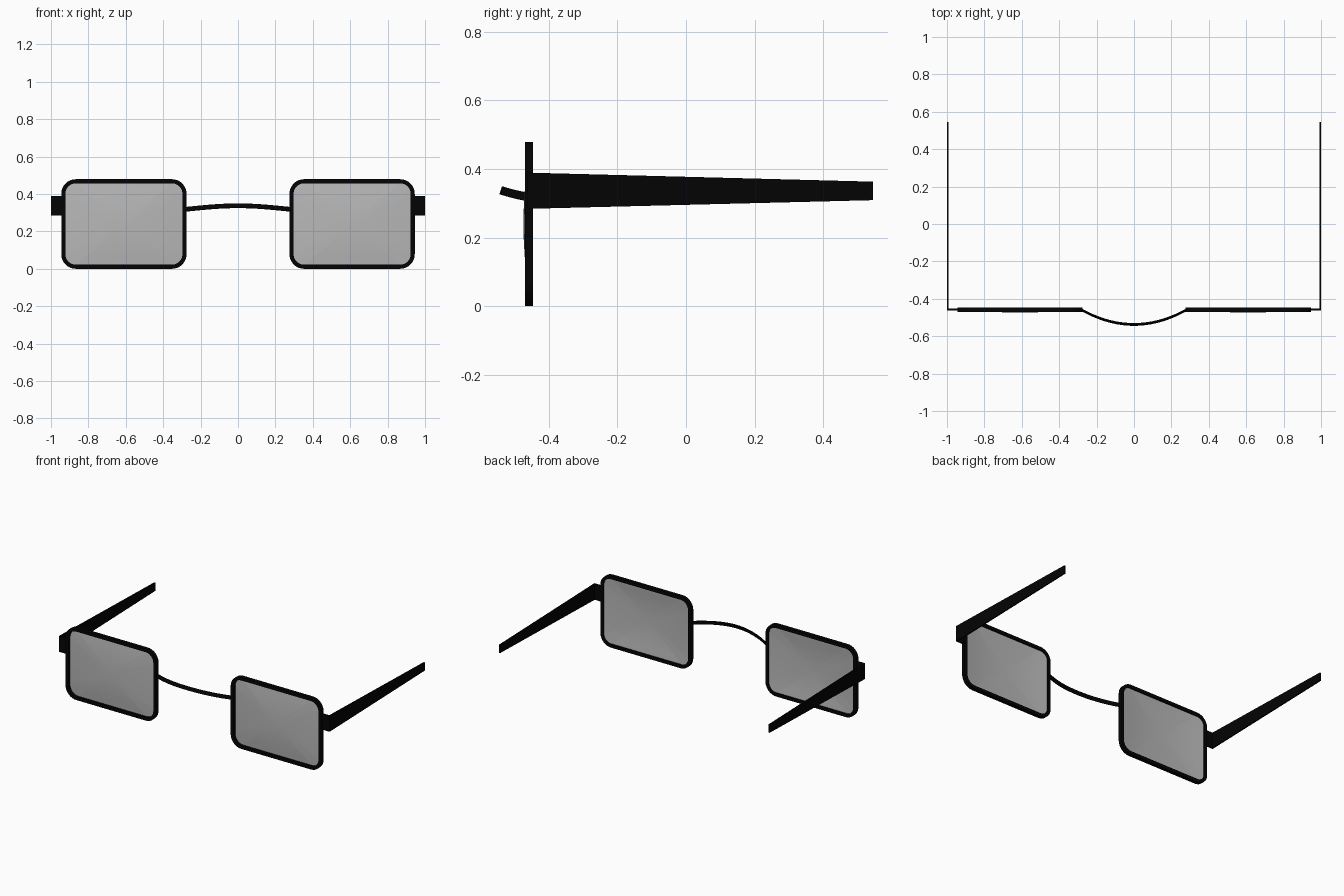
import bpy, bmesh, math
from mathutils import Vector

if "Cube" in bpy.data.objects:
    bpy.data.objects.remove(bpy.data.objects["Cube"])

CX, CZ = 0.610, 0.2395          # lens centre
HW, HH, R = 0.335, 0.2395, 0.078  # rim half width, half height, corner radius
RIM = 0.022


def material(name, color):
    m = bpy.data.materials.new(name)
    m.diffuse_color = color
    m.use_nodes = True
    m.node_tree.nodes["Principled BSDF"].inputs["Base Color"].default_value = m.diffuse_color
    return m


black = material("black", (0.0012, 0.0012, 0.0012, 1))
tint = material("tinted_glass", (0.48, 0.48, 0.48, 1))


def finish(name, bm, mat, recalc=True):
    if recalc:
        bmesh.ops.recalc_face_normals(bm, faces=bm.faces[:])
    me = bpy.data.meshes.new(name)
    bm.to_mesh(me)
    bm.free()
    ob = bpy.data.objects.new(name, me)
    bpy.context.collection.objects.link(ob)
    me.materials.append(mat)
    bpy.ops.object.select_all(action='DESELECT')
    ob.select_set(True)
    bpy.context.view_layer.objects.active = ob
    bpy.ops.object.shade_smooth_by_angle(angle=math.radians(35))
    return ob


def rounded_rect(hw, hh, r, n=8):
    pts = []
    for i, (sx, sz) in enumerate([(1, 1), (-1, 1), (-1, -1), (1, -1)]):
        for k in range(n + 1):
            a = math.pi / 2 * (i + k / n)
            pts.append((sx * (hw - r) + r * math.cos(a), sz * (hh - r) + r * math.sin(a)))
    return pts


def loft(bm, loops, closed=False):
    # joins vertex loops; closed wraps the last to the first, otherwise caps
    rows = [[bm.verts.new(p) for p in lp] for lp in loops]
    n = len(rows[0])
    for i in range(len(rows) if closed else len(rows) - 1):
        a, b = rows[i], rows[(i + 1) % len(rows)]
        for j in range(n):
            k = (j + 1) % n
            bm.faces.new((a[j], a[k], b[k], b[j]))
    if not closed:
        bm.faces.new(rows[0])
        bm.faces.new(rows[-1])


for s, side in ((1, "right"), (-1, "left")):
    cx = s * CX

    # rim: square section swept around a rounded rectangle
    outer = rounded_rect(HW, HH, R)
    inner = rounded_rect(HW - RIM, HH - RIM, R - RIM)
    loops = [[(cx + x, y, CZ + z) for x, z in lp]
             for lp, y in ((outer, -0.470), (outer, -0.446), (inner, -0.446), (inner, -0.470))]
    bm = bmesh.new()
    loft(bm, loops, closed=True)
    finish(side + "_rim", bm, black)

    # lens: shallow dome made of shrinking rings
    edge = rounded_rect(HW - RIM * 0.6, HH - RIM * 0.6, R - RIM * 0.6)
    bm = bmesh.new()
    rows = []
    for t in (1, 0.8, 0.6, 0.4, 0.2):
        rows.append([bm.verts.new((cx + x * t, -0.474 + 0.17 * t * t * (x * x + z * z), CZ + z * t))
                     for x, z in edge])
    mid = bm.verts.new((cx, -0.474, CZ))
    n = len(edge)
    for j in range(n):
        k = (j + 1) % n
        for a, b in zip(rows, rows[1:]):
            bm.faces.new((a[j], a[k], b[k], b[j]))
        bm.faces.new((rows[-1][j], rows[-1][k], mid))
    bm.normal_update()
    if sum(f.normal.y for f in bm.faces) > 0:
        bmesh.ops.reverse_faces(bm, faces=bm.faces[:])
    finish(side + "_lens", bm, tint, recalc=False)

    # temple arm: hinge tab, corner, tapering arm in one strip
    def section(xo, xi, yo, yi, z0, z1):
        return [(s * xo, yo, z0), (s * xi, yi, z0), (s * xi, yi, z1), (s * xo, yo, z1)]
    bm = bmesh.new()
    loft(bm, [section(0.93, 0.93, -0.462, -0.452, 0.284, 0.389),
              section(1.0, 0.991, -0.462, -0.452, 0.284, 0.389),
              section(1.0, 0.991, 0.545, 0.545, 0.309, 0.363)])
    finish(side + "_temple_arm", bm, black)

# nose bridge: leaning ribbon along a forward and upward arc
up = Vector((0, 0.004, 0.0115))
out = Vector((0, -0.0035, 0.0012))
bm = bmesh.new()
loops = []
for i in range(25):
    t = -1 + i / 12
    b = 1 - t * t
    c = Vector((0.282 * t, -0.458 - 0.079 * b, 0.318 + 0.013 * b + 0.006 * b * b))
    loops.append([c - up - out, c + up - out, c + up + out, c - up + out])
loft(bm, loops)
finish("nose_bridge", bm, black)
